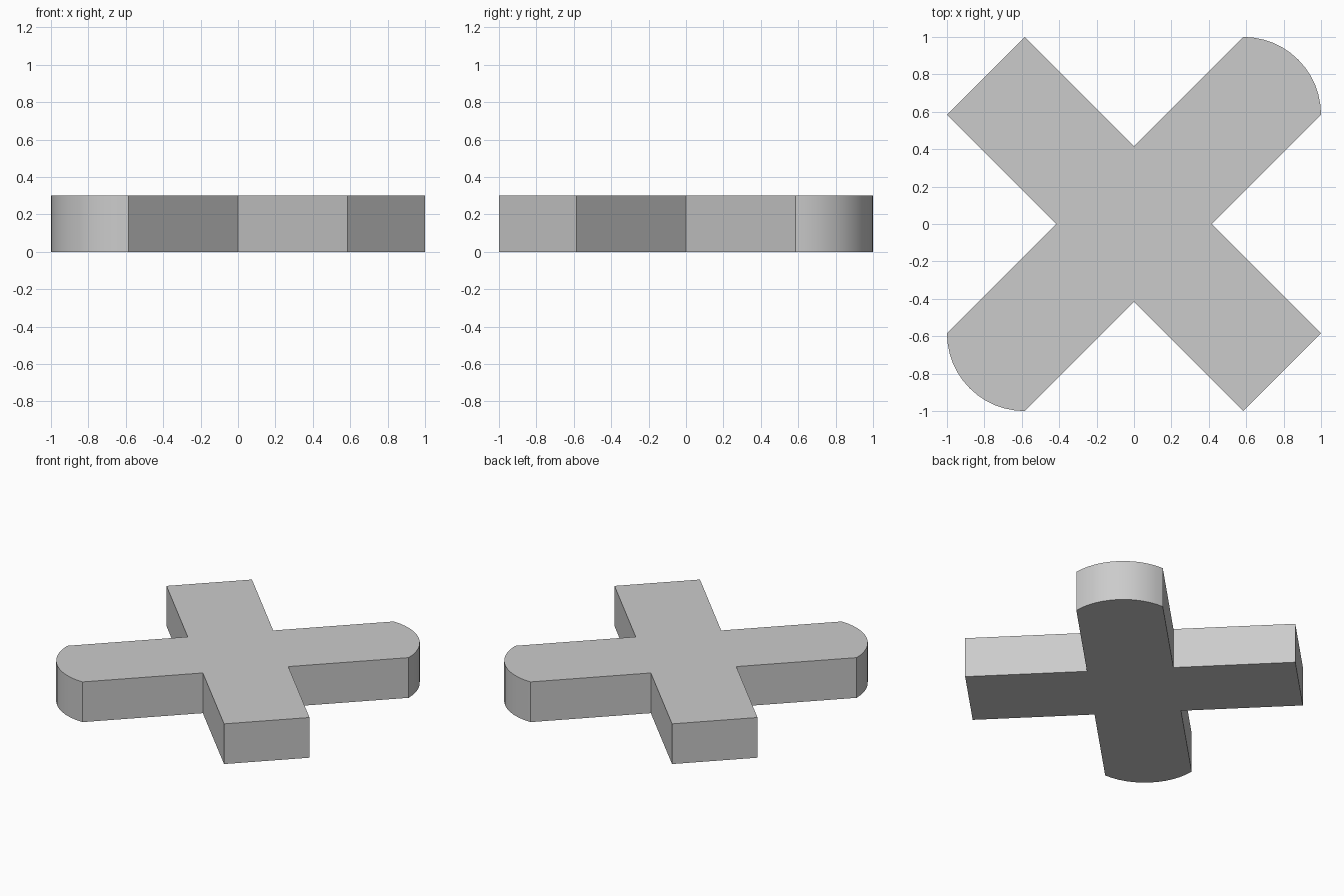
import bpy, bmesh
from math import cos, sin, pi, radians

if "Cube" in bpy.data.objects:
    bpy.data.objects.remove(bpy.data.objects["Cube"])

HEIGHT = 0.30
R = 0.415          # notch distance and rounded end radius
C = 1.0 - R        # arc centre / arm end corner
SEGMENTS = 12

def half_outline(sign):
    # right notch, rounded diagonal arm, top notch, square diagonal arm
    pts = [(R, 0.0)]
    for i in range(SEGMENTS + 1):
        a = i * pi / 2 / SEGMENTS
        pts.append((C + R * cos(a), C + R * sin(a)))
    pts += [(0.0, R), (-C, 1.0), (-1.0, C)]
    return [(sign * x, sign * y) for x, y in pts]

# cross plate: outline with half-turn symmetry, extruded upwards
bm = bmesh.new()
verts = [bm.verts.new((x, y, 0.0)) for x, y in half_outline(1) + half_outline(-1)]
base = bm.faces.new(verts)
ext = bmesh.ops.extrude_face_region(bm, geom=[base], use_keep_orig=True)
top = [v for v in ext["geom"] if isinstance(v, bmesh.types.BMVert)]
bmesh.ops.translate(bm, verts=top, vec=(0, 0, HEIGHT))
bmesh.ops.recalc_face_normals(bm, faces=bm.faces)
mesh = bpy.data.meshes.new("cross_plate")
bm.to_mesh(mesh)
bm.free()

plate = bpy.data.objects.new("cross_plate", mesh)
bpy.context.collection.objects.link(plate)
bpy.context.view_layer.objects.active = plate
plate.select_set(True)
bpy.ops.object.shade_smooth_by_angle(angle=radians(30))
